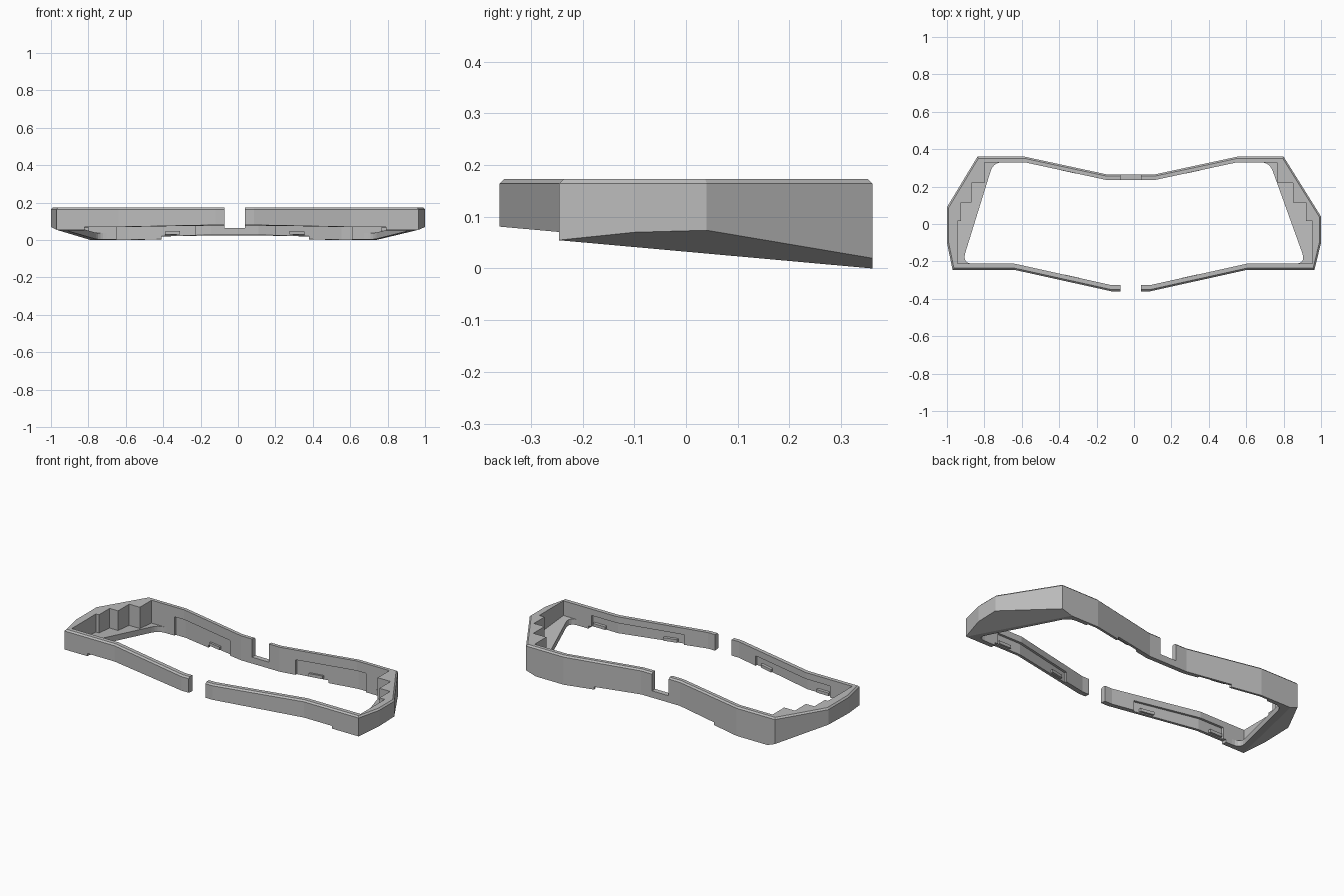
import bpy, bmesh, math
from mathutils import Vector

if "Cube" in bpy.data.objects:
    bpy.data.objects.remove(bpy.data.objects["Cube"])

grey = bpy.data.materials.new("case grey")
grey.diffuse_color = (0.5, 0.5, 0.5, 1)
grey.use_nodes = True
grey.node_tree.nodes["Principled BSDF"].inputs["Base Color"].default_value = grey.diffuse_color


def plane(x0, y0, z0, a, b):
    """Height function of a tilted plane."""
    return lambda x, y: z0 + a * (x - x0) + b * (y - y0)


def flat(z):
    return lambda x, y: z


def prism(name, poly, low, high, bevel=0):
    """Closed prism between two height functions, optional top bevel."""
    bm = bmesh.new()
    bot = [bm.verts.new((x, y, low(x, y))) for x, y in poly]
    top = [bm.verts.new((x, y, high(x, y))) for x, y in poly]
    n = len(poly)
    bm.faces.new(bot[::-1])
    cap = bm.faces.new(top)
    for i in range(n):
        j = (i + 1) % n
        bm.faces.new((bot[i], bot[j], top[j], top[i]))
    bmesh.ops.recalc_face_normals(bm, faces=bm.faces[:])
    if bevel:
        bmesh.ops.bevel(bm, geom=list(cap.edges), offset=bevel, segments=1, affect='EDGES')
    me = bpy.data.meshes.new(name)
    bm.to_mesh(me)
    bm.free()
    me.materials.append(grey)
    ob = bpy.data.objects.new(name, me)
    bpy.context.collection.objects.link(ob)
    return ob


def cut(body, cutter):
    mod = body.modifiers.new("cut", 'BOOLEAN')
    mod.operation = 'DIFFERENCE'
    mod.solver = 'EXACT'
    mod.object = cutter
    bpy.context.view_layer.objects.active = body
    bpy.ops.object.modifier_apply(modifier=mod.name)
    bpy.data.objects.remove(cutter)


def rect(x0, x1, y0, y1):
    return [(x0, y0), (x1, y0), (x1, y1), (x0, y1)]


def rounded(prev, corner, nxt, r, steps=5):
    """Points of a rounded corner."""
    p, c, n = Vector(prev), Vector(corner), Vector(nxt)
    a = c + (p - c).normalized() * r
    b = c + (n - c).normalized() * r
    pts = []
    for i in range(steps + 1):
        t = i / steps
        q = a * (1 - t) ** 2 + c * 2 * t * (1 - t) + b * t * t
        pts.append((q.x, q.y))
    return pts


under = plane(0, 0, 0.0325, 0, -0.09)          # tilted underside


def raised(d):
    return lambda x, y: under(x, y) + d


# Outer wall outline
outer = [(-0.97, -0.245), (-0.64, -0.245), (-0.12, -0.36), (0.085, -0.36),
         (0.605, -0.245), (0.965, -0.245), (1.0, -0.1), (1.0, 0.04),
         (0.80, 0.36), (0.553, 0.36), (0.11, 0.265), (-0.145, 0.265),
         (-0.585, 0.36), (-0.837, 0.36), (-1.0, 0.09), (-1.0, -0.1)]
frame = prism("case_frame", outer, under, flat(0.173), bevel=0.009)

# Inner faces of the front and back walls
front_in = [(-0.64, -0.212), (-0.12, -0.327), (0.085, -0.327), (0.605, -0.212)]
back_in = [(0.553, 0.33), (0.11, 0.235), (-0.145, 0.235), (-0.585, 0.33)]

# Through opening with rounded corners
fl, fr, br, bl = (-0.92, -0.212), (0.92, -0.212), (0.725, 0.33), (-0.752, 0.33)
opening = (rounded(bl, fl, front_in[0], 0.06) + front_in
           + rounded(front_in[-1], fr, br, 0.06)
           + rounded(fr, br, back_in[0], 0.05) + back_in
           + rounded(back_in[-1], bl, fl, 0.05))
cut(frame, prism("opening_cutter", opening, flat(-0.5), flat(0.5)))

# Stepped pocket above the end shelves
right_steps = [(0.955, -0.212), (0.955, 0.015), (0.92, 0.015), (0.92, 0.115),
               (0.85, 0.115), (0.85, 0.22), (0.765, 0.22), (0.765, 0.33)]
left_steps = [(-0.80, 0.33), (-0.80, 0.22), (-0.87, 0.22), (-0.87, 0.115),
              (-0.925, 0.115), (-0.925, 0.015), (-0.945, 0.015), (-0.945, -0.212)]
pocket = front_in + right_steps + back_in + left_steps
cut(frame, prism("pocket_cutter", pocket, raised(0.034), flat(0.5)))

# Slanted undersides of both ends
cut(frame, prism("left_chamfer_cutter", rect(-1.3, -0.5, -0.6, 0.6), flat(-0.8),
                 plane(-0.97, -0.245, 0.055, -0.382, 0.0244)))
cut(frame, prism("right_chamfer_cutter", rect(0.5, 1.3, -0.6, 0.6), flat(-0.8),
                 plane(0.965, -0.245, 0.055, 0.314, 0.0277)))

# Raised underside along the middle of the walls
cut(frame, prism("front_rise_cutter", rect(-0.82, 0.79, -0.6, 0), flat(-0.5), raised(0.016)))
cut(frame, prism("back_rise_cutter", rect(-0.41, 0.38, 0.05, 0.6), flat(-0.5), raised(0.016)))

# Cable gap in the front and notch in the back
cut(frame, prism("gap_cutter", rect(-0.072, 0.038, -0.6, -0.1), flat(-0.5), flat(0.5)))
cut(frame, prism("notch_cutter", rect(-0.072, 0.038, 0.1, 0.6), flat(0.065), flat(0.5)))


def wall_y(x, pts):
    """Depth of an inner wall face at x."""
    pts = sorted(pts)
    if x <= pts[0][0]:
        return pts[0][1]
    for (xa, ya), (xb, yb) in zip(pts, pts[1:]):
        if x <= xb:
            return ya + (yb - ya) * (x - xa) / (xb - xa)
    return pts[-1][1]


def band(x0, x1, pts, inner, outer_y):
    """Strip that follows an inner wall face."""
    xs = [x0] + [x for x, _ in sorted(pts) if x0 < x < x1] + [x1]
    return ([(x, wall_y(x, pts) + inner) for x in xs]
            + [(x, wall_y(x, pts) + outer_y) for x in reversed(xs)])


# Shallow recesses inside the walls, with small clip tabs in them
depth = 0.014
for side, pts, s, spans, tabs in (
        ("back", back_in, 1, ((-0.65, -0.23), (0.2, 0.61)), (-0.35, 0.315)),
        ("front", front_in, -1, ((-0.80, -0.25), (0.22, 0.77)), (-0.75, -0.33, 0.30, 0.72))):
    for x0, x1 in spans:
        cut(frame, prism("recess_cutter", band(x0, x1, pts, -s * 0.02, s * depth),
                         flat(-0.3), flat(0.115 if s > 0 else 0.135)))
    for i, x in enumerate(tabs):
        prism(f"{side}_clip_tab_{i + 1}", band(x - 0.04, x + 0.04, pts, -s * 0.001, s * 0.02),
              raised(0.022), raised(0.04))
